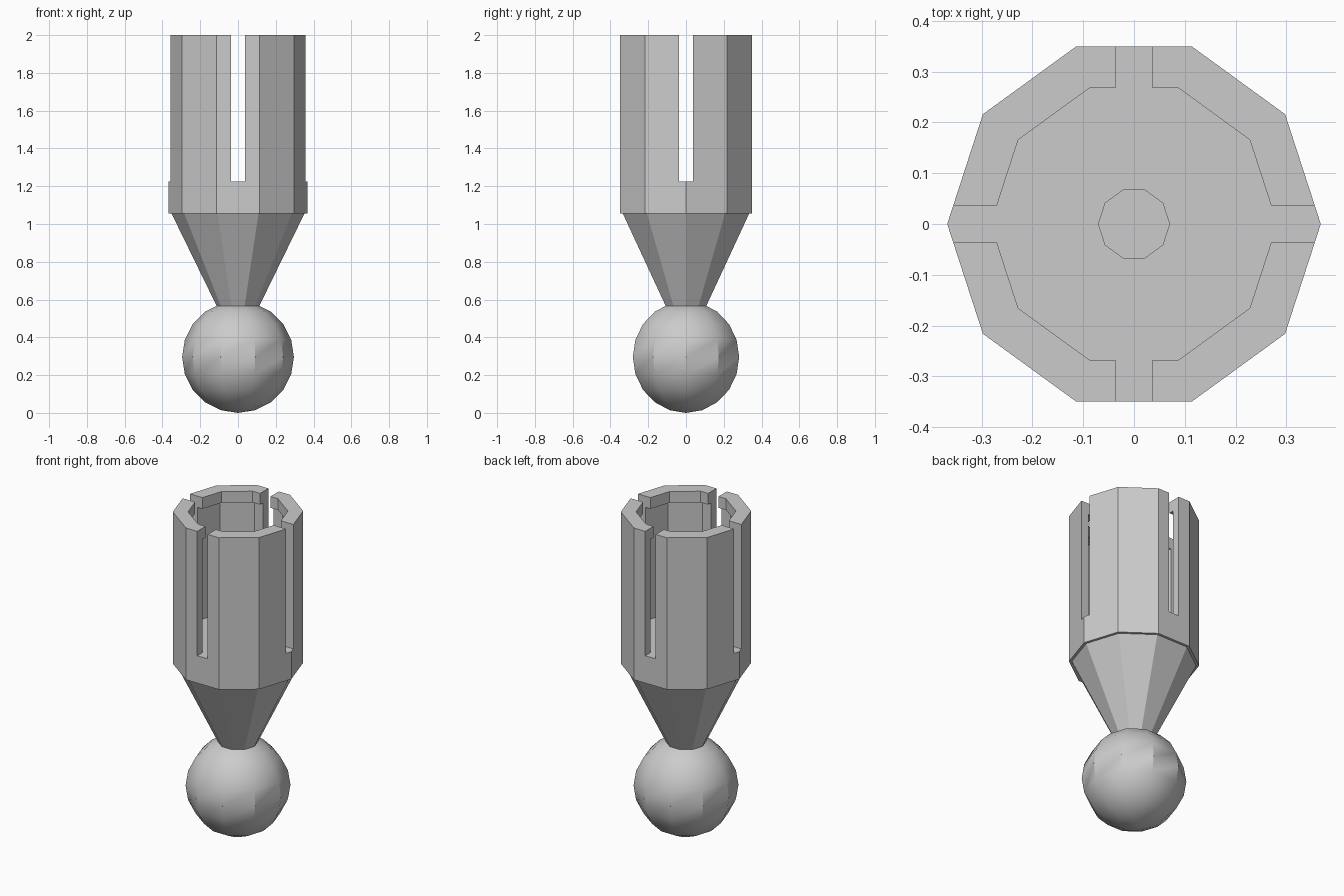
import bpy, bmesh, math

cube = bpy.data.objects.get("Cube")
if cube:
    bpy.data.objects.remove(cube, do_unlink=True)

SIDES = 10

grey = bpy.data.materials.new("plain_grey")
grey.use_nodes = True
colour = (0.6, 0.6, 0.6, 1)
grey.diffuse_color = colour
grey.node_tree.nodes["Principled BSDF"].inputs["Base Color"].default_value = colour


def finish(name, bm):
    bmesh.ops.recalc_face_normals(bm, faces=bm.faces)
    mesh = bpy.data.meshes.new(name)
    bm.to_mesh(mesh)
    bm.free()
    mesh.materials.append(grey)
    ob = bpy.data.objects.new(name, mesh)
    bpy.context.collection.objects.link(ob)
    return ob


def activate(ob):
    bpy.ops.object.select_all(action="DESELECT")
    ob.select_set(True)
    bpy.context.view_layer.objects.active = ob


def lathe(name, profile, closed=False):
    """Turn a (radius, height) profile into a ten-sided solid."""
    bm = bmesh.new()
    rings = []
    for r, z in profile:
        ring = []
        for i in range(SIDES):
            a = math.tau * i / SIDES
            ring.append(bm.verts.new((r * math.cos(a), r * math.sin(a), z)))
        rings.append(ring)
    pairs = list(zip(rings, rings[1:]))
    if closed:
        pairs.append((rings[-1], rings[0]))
    for low, high in pairs:
        for i in range(SIDES):
            j = (i + 1) % SIDES
            bm.faces.new((low[i], low[j], high[j], high[i]))
    if not closed:
        bm.faces.new(rings[0])
        bm.faces.new(rings[-1])
    # Collapse zero-radius rings into poles
    bmesh.ops.remove_doubles(bm, verts=bm.verts, dist=0.0001)
    return finish(name, bm)


# Smooth ball at the foot
R = 0.296
ball_profile = [(R * math.sin(math.pi * k / 10), R - R * math.cos(math.pi * k / 10))
                for k in range(1, 10)]
ball = lathe("ball_foot", [(0.0002, 0)] + ball_profile + [(0.0002, 2 * R)])
activate(ball)
bpy.ops.object.shade_smooth_by_angle(angle=math.radians(35))

# Tapered neck
lathe("tapered_neck", [(0.11, 0.56), (0.354, 1.06)])

# Socket with an inner lip at the rim and a hole in its floor
FLOOR, BASE, TOP = 1.225, 1.055, 2.0
socket = lathe("slotted_socket", [
    (0.07, BASE), (0.368, BASE), (0.368, TOP), (0.282, TOP),
    (0.282, 1.93), (0.315, 1.93), (0.315, FLOOR), (0.07, FLOOR)], closed=True)

# Four slots, cut by two crossing bars
for name, size in (("slot_cutter_x", (1, 0.072)), ("slot_cutter_y", (0.072, 1))):
    bm = bmesh.new()
    bmesh.ops.create_cube(bm, size=1)
    for v in bm.verts:
        v.co.x *= size[0]
        v.co.y *= size[1]
        v.co.z += FLOOR + 0.5005
    cutter = finish(name, bm)
    cutter.hide_render = True
    activate(socket)
    mod = socket.modifiers.new("slots", "BOOLEAN")
    mod.operation = "DIFFERENCE"
    mod.solver = "EXACT"
    mod.object = cutter
    bpy.ops.object.modifier_apply(modifier=mod.name)
    bpy.data.objects.remove(cutter, do_unlink=True)
